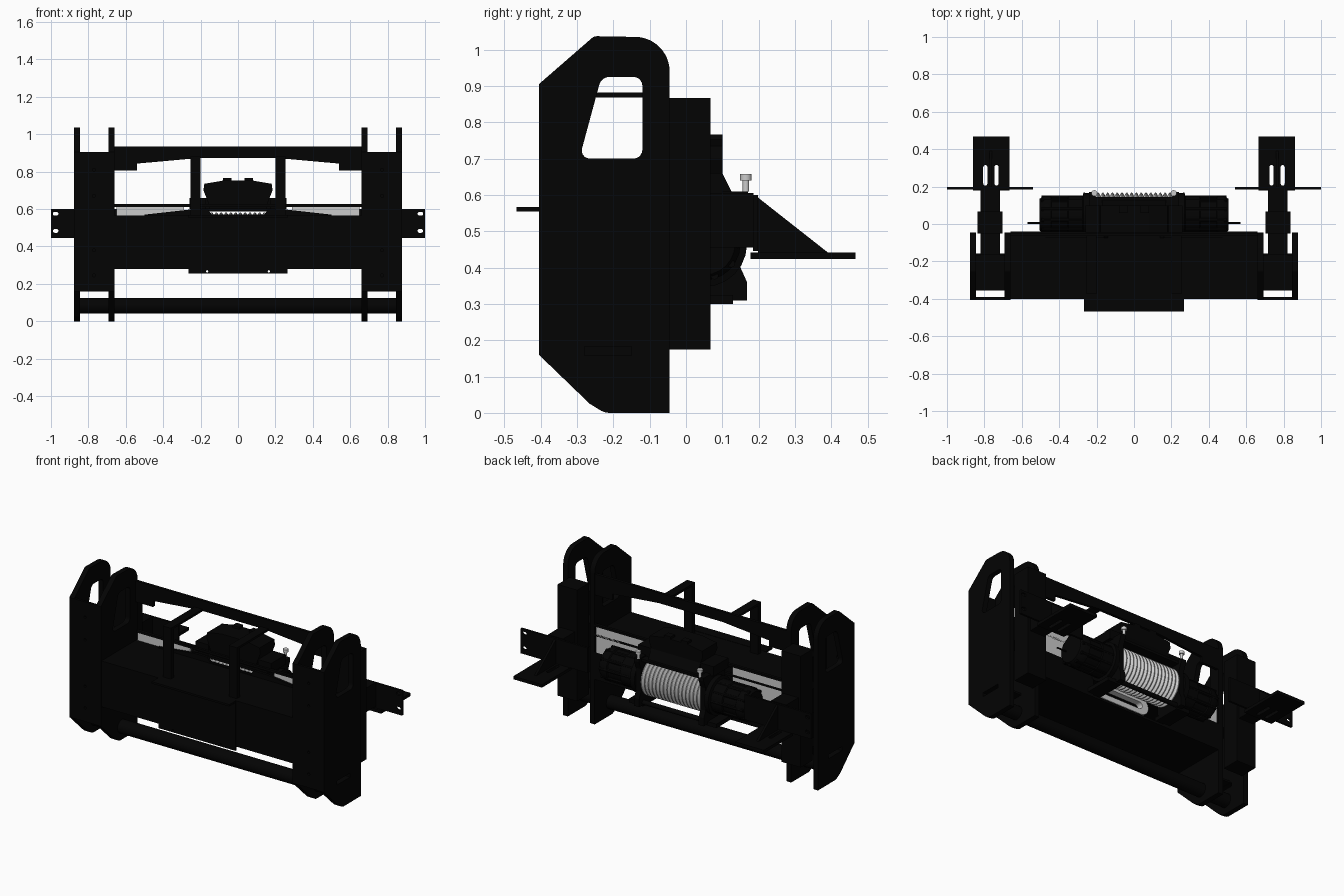
import bpy, bmesh, math
from mathutils import Matrix

if "Cube" in bpy.data.objects:
    bpy.data.objects.remove(bpy.data.objects["Cube"])

black = bpy.data.materials.new("black_paint")
black.diffuse_color = (0.001, 0.001, 0.001, 1)
black.use_nodes = True
black.node_tree.nodes["Principled BSDF"].inputs["Base Color"].default_value = black.diffuse_color


def finish(name, me, mat, mirror):
    bm = bmesh.new()
    bm.from_mesh(me)
    bmesh.ops.remove_doubles(bm, verts=bm.verts, dist=1e-5)
    bmesh.ops.recalc_face_normals(bm, faces=bm.faces)
    for f in bm.faces:
        f.smooth = False
    bm.to_mesh(me)
    bm.free()
    me.materials.clear()
    if mat:
        me.materials.append(mat)
    ob = bpy.data.objects.new(name, me)
    bpy.context.collection.objects.link(ob)
    if mirror:
        ob.modifiers.new("mirror", 'MIRROR')
    return ob


def prism(name, pts, axis, a, b, mat=black, holes=(), mirror=False):
    """Extrude a 2D outline (with holes) along an axis from a to b."""
    cu = bpy.data.curves.new(name, 'CURVE')
    cu.dimensions = '2D'
    cu.fill_mode = 'BOTH'
    cu.extrude = abs(b - a) / 2
    for loop in (pts, *holes):
        sp = cu.splines.new('POLY')
        sp.points.add(len(loop) - 1)
        for p, (u, v) in zip(sp.points, loop):
            p.co = (u, v, 0, 1)
        sp.use_cyclic_u = True
    tmp = bpy.data.objects.new("tmp", cu)
    bpy.context.collection.objects.link(tmp)
    bpy.context.view_layer.update()
    me = bpy.data.meshes.new_from_object(tmp.evaluated_get(bpy.context.evaluated_depsgraph_get()))
    bpy.data.objects.remove(tmp)
    c = (a + b) / 2
    for v in me.vertices:
        u, w, d = v.co
        d += c
        v.co = {'x': (d, u, w), 'y': (u, d, w), 'z': (u, w, d)}[axis]
    me.name = name
    return finish(name, me, mat, mirror)


def rect(u0, u1, v0, v1):
    return [(u0, v0), (u1, v0), (u1, v1), (u0, v1)]


def box(name, x, y, z, mat=black, mirror=False):
    return prism(name, rect(*x, *z), 'y', *y, mat, (), mirror)


def arc(cx, cy, r, a0, a1, n=8):
    return [(cx + r * math.cos(math.radians(a0 + (a1 - a0) * i / n)),
             cy + r * math.sin(math.radians(a0 + (a1 - a0) * i / n))) for i in range(n + 1)]


def slot(cx, cy, hx, hy):
    r = min(hx, hy)
    return (arc(cx + hx - r, cy + hy - r, r, 0, 90) + arc(cx - hx + r, cy + hy - r, r, 90, 180)
            + arc(cx - hx + r, cy - hy + r, r, 180, 270) + arc(cx + hx - r, cy - hy + r, r, 270, 360))


def lathe(name, prof, y, z, mat=black, mirror=False, n=32, vertical_x=None):
    """Spin (position, radius) pairs round the x axis, or round z at vertical_x."""
    bm = bmesh.new()
    vs = [bm.verts.new((p, r, 0)) for p, r in prof]
    es = [bm.edges.new(e) for e in zip(vs, vs[1:])]
    bmesh.ops.spin(bm, geom=vs + es, cent=(0, 0, 0), axis=(1, 0, 0), angle=math.tau, steps=n)
    if vertical_x is not None:
        bm.transform(Matrix.Rotation(-math.pi / 2, 4, 'Y'))
    bm.transform(Matrix.Translation((vertical_x or 0, y, z)))
    me = bpy.data.meshes.new(name)
    bm.to_mesh(me)
    bm.free()
    ob = finish(name, me, mat, mirror)
    bpy.ops.object.select_all(action='DESELECT')
    bpy.context.view_layer.objects.active = ob
    ob.select_set(True)
    bpy.ops.object.shade_smooth_by_angle(angle=math.radians(35))
    return ob


# Tall side plates, two per side, with the upper window (outer ones also have a low slot)
plate = [(-.405, .16), (-.265, .025)] + arc(-.21, .05, .05, 235, 270, 4) + [(-.045, 0)] \
    + arc(-.14, .94, .095, 0, 90, 12) + arc(-.245, 1.015, .022, 90, 130, 3) + [(-.405, .905)]
window = arc(-.145, .9, .025, 0, 90, 5) + arc(-.21, .895, .03, 90, 165, 5) \
    + arc(-.265, .722, .022, 165, 270, 5) + arc(-.145, .725, .025, 270, 360, 5)
prism("inner_side_plate", plate, 'x', .66, .693, holes=[window], mirror=True)
prism("outer_side_plate", plate, 'x', .845, .877, mirror=True,
      holes=[window, rect(-.28, -.15, .158, .183)])

# Front web and rear tower between each pair of plates
holes = [slot(.77, z, .008, .008) for z in (.245, .38, .67, .81)]
prism("tower_front_web", rect(.69, .85, .16, .905), 'y', -.405, -.39, holes=holes, mirror=True)
box("rear_tower", (.703, .837), (-.05, .067), (.175, .867), mirror=True)
prism("tower_floor", rect(.69, .85, -.355, -.165), 'z', .185, .197, mirror=True)

# Chassis bracket: stub, cross plate, foot and gusset
box("chassis_stub", (.717, .82), (-.165, .186), (.455, .605), mirror=True)
prism("chassis_cross_plate", rect(.54, 1.0, .445, .6), 'y', .185, .198, mirror=True,
      holes=[slot(.975, .575, .015, .01), slot(.975, .483, .015, .01)])
prism("chassis_foot", rect(.665, .862, .178, .467), 'z', .423, .442, mirror=True,
      holes=[slot(x, .26, .011, .055) for x in (.735, .795)])
prism("chassis_gusset", [(.198, .442), (.39, .442), (.198, .593)], 'x', .758, .772, mirror=True)

# Main cross beam: open channel facing backwards
prism("beam_channel", [(-.045, .28), (-.4, .28), (-.4, .565), (-.045, .565),
                       (-.045, .55), (-.385, .55), (-.385, .295), (-.045, .295)], 'x', -.66, .66)
prism("beam_raised_lip", [(-.5, .55), (.5, .55), (.5, .57), (.25, .598), (.16, .598), (.14, .57),
                          (-.14, .57), (-.16, .598), (-.25, .598), (-.5, .57)], 'y', -.075, -.06)
box("winch_back_plate", (.29, .65), (-.058, -.045), (.45, .612), None, True)
box("beam_back_wall", (.26, .66), (-.058, -.045), (.285, .45), black, True)
box("back_plate_top_edge", (-.66, .66), (-.058, -.04), (.612, .626))

# Number plate holder on the beam front
prism("plate_holder", rect(-.265, .265, .255, .56), 'y', -.405, -.393,
      holes=[slot(x, .267, .006, .006) for x in (-.165, .165)])
box("plate_holder_lip", (-.267, .267), (-.467, -.4), (.555, .567))

# Fairlead inside the beam
prism("fairlead", slot(0, .395, .19, .055), 'y', -.14, -.1, None, [slot(0, .395, .145, .022)])

# Lower round tube
lathe("lower_tube", [(-.85, 0), (-.85, .042), (.85, .042), (.85, 0)], -.2, .083)

# Upper cross bar with deeper tapered ends, and its struts
prism("upper_bar", [(-.66, .805), (-.54, .805), (-.54, .843), (-.22, .872), (.22, .872),
                    (.54, .843), (.54, .805), (.66, .805), (.66, .935), (-.66, .935)], 'y', -.065, -.047)
prism("upper_strut", [(-.375, .56), (-.345, .56), (-.345, .868), (-.06, .868), (-.06, .882),
                      (-.375, .882)], 'x', .2, .255, mirror=True)

# Winch drum wound with rope
CY, CZ = .05, .465
rope = [(-.205, 0)]
N = 16
for i in range(N):
    for k in range(5):
        t = k / 5
        rope.append((-.205 + .41 * (i + t) / N, .1 + .018 * math.sin(math.pi * t)))
lathe("rope_drum", rope + [(.205, .1), (.205, 0)], CY, CZ, None)
box("drum_cover", (-.24, .24), (-.06, .145), (.586, .602))

# Winch end flanges, motor and gearbox housings
flange = [(-.04, .335), (-.015, .31), (.168, .31), (.168, .36), (.15, .4), (.15, .54),
          (.17, .59), (.17, .61), (-.02, .61), (-.04, .59)]
prism("winch_end_frame", flange, 'x', .205, .24, mirror=True)
lathe("winch_housing", [(.24, 0), (.24, .115), (.27, .118), (.275, .1), (.35, .1), (.355, .093),
                        (.44, .093), (.445, .1), (.48, .1), (.505, .085), (.505, 0)],
      CY, CZ, mirror=True, n=24)
lathe("clutch_rod", [(.5, 0), (.5, .005), (.57, .005), (.57, 0)], .005, CZ, mirror=True, n=10)
for i in range(10):
    a = math.tau * i / 10
    lathe("housing_rib", [(.25, 0), (.25, .011), (.495, .011), (.495, 0)],
          CY + .092 * math.cos(a), CZ + .092 * math.sin(a), mirror=True, n=8)
box("winch_mount_foot", (.205, .3), (-.06, .13), (.3, .325), mirror=True)
for y, z in ((.125, .325), (0, .6)):
    lathe("tie_rod", [(-.24, 0), (-.24, .014), (.24, .014), (.24, 0)], y, z, n=12)
box("winch_shoulder", (.17, .26), (-.045, .1), (.6, .66), mirror=True)

# Control box on top of the winch
prism("control_box", [(-.15, .6), (.15, .6), (.165, .65), (.185, .7), (.18, .735), (.08, .752),
                      (-.08, .752), (-.18, .735), (-.185, .7), (-.165, .65)], 'y', -.045, .1)
prism("control_box_skirt", [(.09, .6), (.13, .6), (.1, .66), (.09, .66)], 'x', -.17, .17)
box("control_box_cap", (.035, .08), (.06, .1), (.73, .767), mirror=True)

# Bright bolts above the end frames
lathe("frame_bolt", [(0, 0), (0, .009), (.03, .009), (.03, .016), (.048, .016), (.048, 0)],
      .165, .61, None, True, 16, .212)
